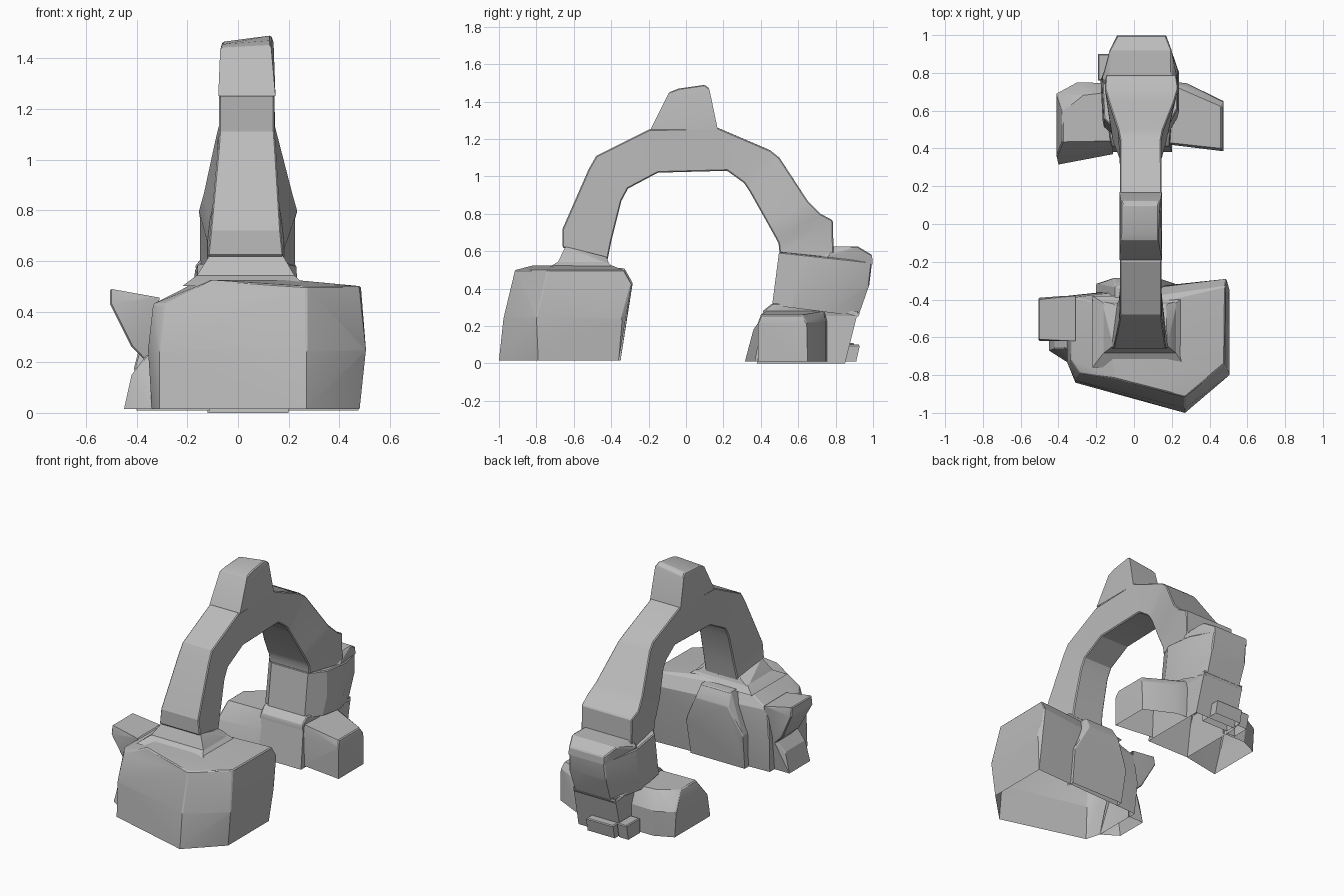
import bpy
import bmesh
from math import radians
from mathutils import Vector

cube = bpy.data.objects.get("Cube")
if cube:
    bpy.data.objects.remove(cube)

stone = bpy.data.materials.new("grey_stone")
stone.use_nodes = True
grey = (0.5, 0.5, 0.5, 1.0)
stone.diffuse_color = grey
shader = next(node for node in stone.node_tree.nodes if node.type == "BSDF_PRINCIPLED")
shader.inputs["Base Color"].default_value = grey
shader.inputs["Roughness"].default_value = 0.9

DOWN, UP = Vector((0, 0, -1)), Vector((0, 0, 1))
LEFT, RIGHT = Vector((1, 0, 0)), Vector((-1, 0, 0))
FRONT = Vector((0, -1, 0))


def finish(name, bm, open_sides):
    """Wear the sharp edges, open the hidden sides and make the object."""
    bmesh.ops.recalc_face_normals(bm, faces=bm.faces[:])
    bm.normal_update()
    hidden = {f for f in bm.faces if any(f.normal.dot(side) > 0.93 for side in open_sides)}
    sharp = [e for e in bm.edges if e.calc_face_angle(0) > radians(35)
             and not hidden.intersection(e.link_faces)]
    bmesh.ops.delete(bm, geom=list(hidden), context="FACES_ONLY")
    rim = {v for e in bm.edges if e.is_boundary for v in e.verts}
    sharp = [e for e in sharp if e.is_valid and not rim.intersection(e.verts)]
    bmesh.ops.bevel(bm, geom=sharp, offset=0.006, segments=1, affect="EDGES", clamp_overlap=True)
    mesh = bpy.data.meshes.new(name)
    bm.to_mesh(mesh)
    bm.free()
    mesh.materials.append(stone)
    obj = bpy.data.objects.new(name, mesh)
    bpy.context.collection.objects.link(obj)
    bpy.ops.object.select_all(action="DESELECT")
    obj.select_set(True)
    bpy.context.view_layer.objects.active = obj
    bpy.ops.object.shade_smooth_by_angle(angle=radians(22))


def boulder(name, points, open_sides=(DOWN,)):
    """Convex rock around a few corner points, left open where it joins others or the ground."""
    bm = bmesh.new()
    for point in points:
        bm.verts.new(point)
    result = bmesh.ops.convex_hull(bm, input=bm.verts[:])
    loose = [v for v in result["geom_interior"] if isinstance(v, bmesh.types.BMVert)]
    bmesh.ops.delete(bm, geom=loose, context="VERTS")
    bmesh.ops.dissolve_limit(bm, angle_limit=radians(4), verts=bm.verts[:], edges=bm.edges[:])
    finish(name, bm, open_sides)


def level(z, outline):
    """Flat ring of corners at one height."""
    return [(x, y, z) for x, y in outline]


def box(z, left, right, front, back):
    return level(z, [(left, front), (right, front), (right, back), (left, back)])


def span(name, stations):
    """Four-sided stone swept through stations of outer edge, inner edge and widths."""
    bm = bmesh.new()
    rings = []
    for outer, inner, outer_x, inner_x in stations:
        corners = [(outer_x[0], *outer), (outer_x[1], *outer),
                   (inner_x[1], *inner), (inner_x[0], *inner)]
        rings.append([bm.verts.new(corner) for corner in corners])
    for a, b in zip(rings, rings[1:]):
        for i in range(4):
            j = (i + 1) % 4
            bm.faces.new((a[i], a[j], b[j], b[i]))
    bm.faces.new(rings[0])
    bm.faces.new(rings[-1][::-1])
    finish(name, bm, ())


# Front foot: large faceted block with a raised shoulder
boulder("front_foot",
        level(0.015, [(0.48, -0.36), (0.48, -0.79), (0.27, -1), (-0.31, -0.84), (-0.34, -0.74), (-0.34, -0.4)])
        + level(0.25, [(0.505, -0.34), (0.505, -0.8), (0.27, -0.975), (-0.31, -0.83), (-0.355, -0.73), (-0.35, -0.38)])
        + level(0.43, [(0.49, -0.29), (-0.29, -0.79), (-0.335, -0.72), (-0.33, -0.39)])
        + level(0.5, [(0.485, -0.33), (0.48, -0.74), (0.27, -0.915)])
        + level(0.525, [(-0.1, -0.82), (0.2, -0.4), (-0.15, -0.42), (0.22, -0.7)]))
boulder("front_shoulder", box(0.5, -0.22, 0.27, -0.76, -0.38)
        + box(0.545, -0.16, 0.22, -0.68, -0.42))
boulder("front_neck", box(0.53, -0.17, 0.23, -0.69, -0.41)
        + level(0.625, [(-0.11, -0.645), (0.175, -0.645)])
        + level(0.57, [(-0.1, -0.425), (0.17, -0.425)]))
boulder("front_foot_back_bulge",
        box(0.015, -0.19, 0.21, -0.4, -0.35) + box(0.25, -0.2, 0.22, -0.4, -0.315)
        + box(0.43, -0.11, 0.13, -0.4, -0.285) + box(0.51, -0.1, 0.12, -0.4, -0.33),
        (DOWN, FRONT))

# Overhanging and low spurs on the side of the front foot
boulder("upper_spur", box(0.2, -0.36, -0.33, -0.58, -0.42)
        + level(0.26, [(-0.42, -0.6), (-0.42, -0.42)])
        + level(0.43, [(-0.505, -0.62), (-0.505, -0.39)])
        + level(0.49, [(-0.505, -0.61), (-0.505, -0.4)])
        + box(0.455, -0.36, -0.31, -0.62, -0.38), (LEFT,))
boulder("lower_spur", box(0.015, -0.45, -0.33, -0.67, -0.45)
        + box(0.15, -0.42, -0.33, -0.66, -0.45)
        + box(0.23, -0.36, -0.33, -0.66, -0.42)
        + level(0.015, [(-0.34, -0.74)]), (DOWN, LEFT))

# Arch: front leg, top beam and back leg in one run
slim = (-0.075, 0.145)
wide = (-0.15, 0.225)
span("arch", [
    ((-0.66, 0.62), (-0.42, 0.55), (-0.12, 0.18), (-0.09, 0.15)),
    ((-0.66, 0.72), (-0.4, 0.65), (-0.11, 0.17), (-0.08, 0.15)),
    ((-0.52, 1.04), (-0.345, 0.87), (-0.08, 0.15), slim),
    ((-0.48, 1.11), (-0.31, 0.935), slim, slim),
    ((-0.2, 1.25), (-0.15, 1.02), slim, slim),
    ((0.17, 1.26), (0.22, 1.03), slim, slim),
    ((0.45, 1.14), (0.31, 0.965), slim, slim),
    ((0.5, 1.1), (0.34, 0.92), (-0.085, 0.155), slim),
    ((0.65, 0.87), (0.43, 0.76), (-0.135, 0.215), (-0.11, 0.17)),
    ((0.72, 0.8), (0.48, 0.67), (-0.155, 0.235), (-0.12, 0.18)),
    ((0.785, 0.765), (0.495, 0.64), wide, (-0.12, 0.18)),
    ((0.79, 0.56), (0.5, 0.59), wide, (-0.12, 0.18))])

# Capstone on the beam, tilted to one side
boulder("capstone", box(1.25, -0.078, 0.148, -0.19, 0.17)
        + [(-0.07, -0.09, 1.44), (0.13, -0.09, 1.45), (-0.06, -0.05, 1.455),
           (0.13, -0.04, 1.47), (-0.06, 0.1, 1.465), (0.13, 0.1, 1.49),
           (-0.07, 0.125, 1.44), (0.14, 0.125, 1.47)])

# Back support block, leaning back, with a sloping ledge
waist = [(-0.1, 0.49), (0.17, 0.49), (0.23, 0.6), (0.23, 0.8), (0.17, 0.98), (-0.09, 0.98), (-0.17, 0.76), (-0.16, 0.55)]
boulder("back_block",
        [(x, y * 0.94, 0.37 - y * 0.12) for x, y in waist]
        + [(x * 1.04, y, 0.42) for x, y in waist]
        + [(x, y * 1.015, 0.65 - y * 0.11) for x, y in waist])
boulder("back_ledge", level(0.53, [(-0.09, 0.998), (0.17, 0.998), (-0.15, 0.7), (0.22, 0.7)])
        + level(0.58, [(-0.09, 0.995), (0.17, 0.995), (-0.17, 0.77), (0.23, 0.77)])
        + box(0.625, -0.13, 0.2, 0.76, 0.92))
boulder("back_collar", box(0.25, -0.12, 0.19, 0.41, 0.92)
        + level(0.28, [(-0.12, 0.41), (0.19, 0.41)])
        + level(0.32, [(-0.13, 0.46), (0.19, 0.46), (0.21, 0.7), (-0.15, 0.7)])
        + level(0.27, [(-0.11, 0.93), (0.18, 0.93)]))

# Back foot: core with a rock on each side
boulder("back_foot_core", box(0, -0.12, 0.2, 0.38, 0.85)
        + box(0.12, -0.12, 0.2, 0.4, 0.87) + box(0.28, -0.12, 0.19, 0.42, 0.92), (DOWN, UP))
boulder("wide_rock", level(0.01, [(-0.4, 0.315), (-0.11, 0.37), (-0.4, 0.69), (-0.28, 0.745), (-0.11, 0.745)])
        + level(0.18, [(-0.41, 0.36), (-0.41, 0.69), (-0.3, 0.75), (-0.11, 0.745), (-0.11, 0.4)])
        + level(0.29, [(-0.38, 0.435), (-0.11, 0.44), (-0.38, 0.6), (-0.28, 0.68), (-0.11, 0.7)]),
        (DOWN, LEFT))
boulder("narrow_rock",
        level(0.01, [(0.475, 0.385), (0.475, 0.65), (0.28, 0.745), (0.19, 0.755), (0.19, 0.42)])
        + level(0.22, [(0.475, 0.385), (0.475, 0.645), (0.28, 0.745), (0.19, 0.755), (0.19, 0.42)])
        + level(0.26, [(0.465, 0.4), (0.465, 0.62), (0.26, 0.73)])
        + level(0.28, [(0.19, 0.74), (0.19, 0.43)]), (DOWN, RIGHT))

# Small fallen stones behind the back foot
for name, left, right, front, back, top in (
        ("fallen_stone", -0.11, 0.09, 0.78, 0.93, 0.1),
        ("corner_stone", -0.19, -0.12, 0.76, 0.9, 0.11)):
    boulder(name, box(0.01, left, right, front, back - 0.02)
            + box(top, left, right, front, back))
